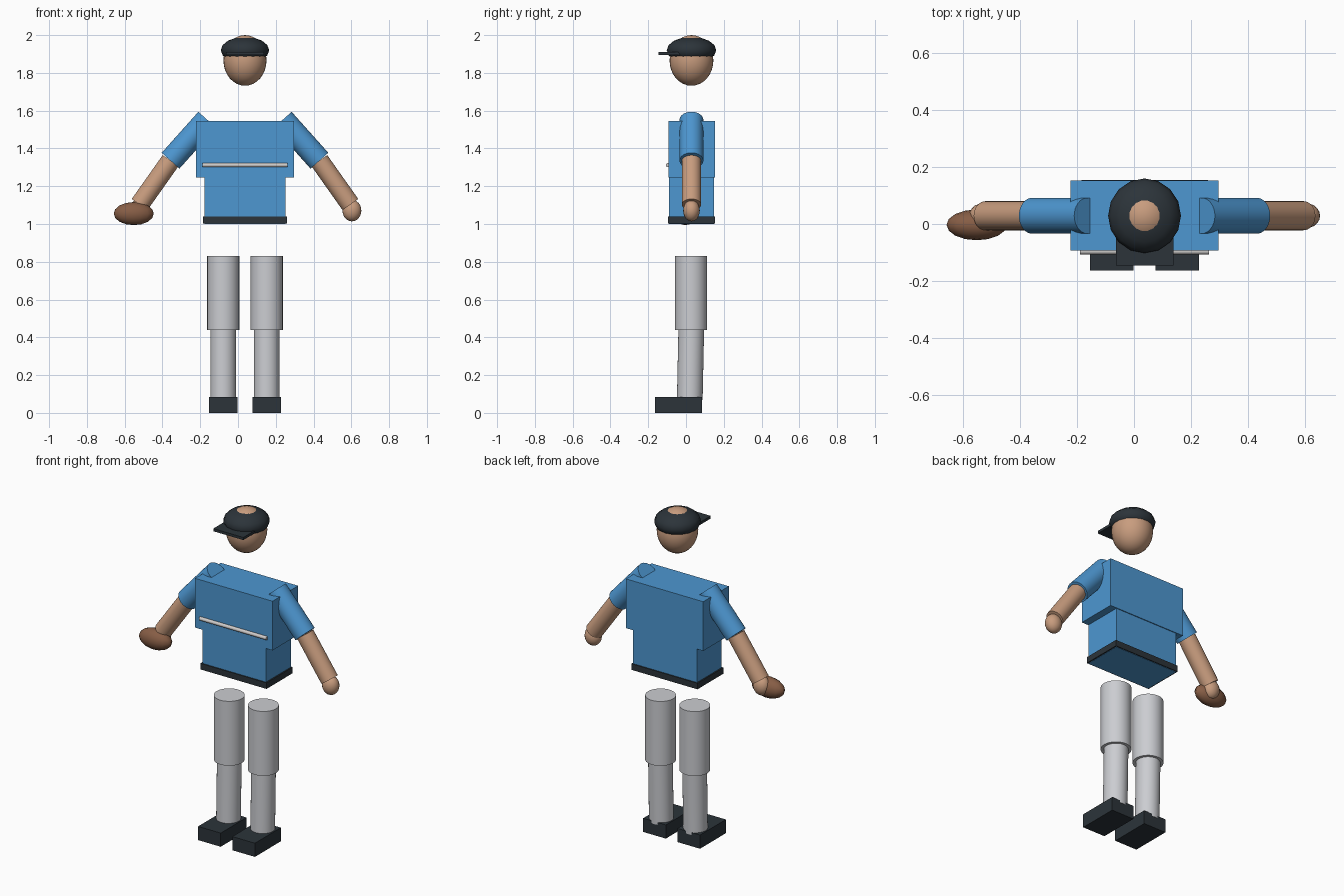
import bpy, bmesh, math
from mathutils import Vector, Matrix

if "Cube" in bpy.data.objects:
    bpy.data.objects.remove(bpy.data.objects["Cube"])

CX, CY = 0.037, 0.029   # body axis


def material(name, rgb):
    m = bpy.data.materials.new(name)
    m.diffuse_color = (*rgb, 1)
    m.use_nodes = True
    m.node_tree.nodes["Principled BSDF"].inputs["Base Color"].default_value = m.diffuse_color
    return m


BLUE = material("shirt blue", (0.075, 0.31, 0.64))
DARK = material("charcoal", (0.025, 0.034, 0.042))
SKIN = material("skin", (0.58, 0.335, 0.21))
LEATHER = material("brown leather", (0.24, 0.11, 0.06))
GREY = material("trouser grey", (0.60, 0.61, 0.64))
TRIM = material("pale trim", (0.62, 0.60, 0.59))


def finish(name, bm, mat, smooth=True, angle=40):
    mesh = bpy.data.meshes.new(name)
    bm.to_mesh(mesh)
    bm.free()
    mesh.materials.append(mat)
    ob = bpy.data.objects.new(name, mesh)
    bpy.context.collection.objects.link(ob)
    if smooth:
        bpy.ops.object.select_all(action='DESELECT')
        ob.select_set(True)
        bpy.context.view_layer.objects.active = ob
        bpy.ops.object.shade_smooth_by_angle(angle=math.radians(angle))
    return ob


def box(name, x, y, z, mat):
    """Box from (min, max) pairs."""
    bm = bmesh.new()
    centre = Vector([(a + b) / 2 for a, b in (x, y, z)])
    size = Vector([b - a for a, b in (x, y, z)])
    bmesh.ops.create_cube(bm, size=1, matrix=Matrix.Translation(centre) @ Matrix.Diagonal((*size, 1)))
    return finish(name, bm, mat, smooth=False)


def ellipsoid(name, centre, radii, mat, u=32, v=16):
    bm = bmesh.new()
    bmesh.ops.create_uvsphere(bm, u_segments=u, v_segments=v, radius=1,
                              matrix=Matrix.Translation(centre) @ Matrix.Diagonal((*radii, 1)))
    return finish(name, bm, mat)


def tube(name, a, b, r, mat, sides=32):
    """Capped cylinder between two points."""
    a, b = Vector(a), Vector(b)
    rot = (b - a).to_track_quat('Z', 'Y').to_matrix().to_4x4()
    bm = bmesh.new()
    bmesh.ops.create_cone(bm, cap_ends=True, segments=sides, radius1=r, radius2=r,
                          depth=(b - a).length, matrix=Matrix.Translation((a + b) / 2) @ rot)
    return finish(name, bm, mat)


# head and cap
ellipsoid("head", (CX, CY, 1.866), (0.114, 0.116, 0.134), SKIN)
ellipsoid("cap", (CX, CY, 1.92), (0.128, 0.131, 0.071), DARK, 16, 8)
box("cap_brim", (CX - 0.101, CX + 0.101), (-0.146, 0.0), (1.894, 1.91), DARK)

# torso, belt and chest trim
box("chest", (CX - 0.26, CX + 0.26), (-0.093, 0.153), (1.246, 1.545), BLUE)
box("waist", (CX - 0.214, CX + 0.214), (-0.09, 0.148), (1.001, 1.25), BLUE)
box("belt", (CX - 0.222, CX + 0.222), (-0.096, 0.154), (1.003, 1.04), DARK)
tube("chest_trim", (CX - 0.226, -0.096, 1.312), (CX + 0.226, -0.096, 1.312), 0.011, TRIM, 16)

for side, s in (("left", -1), ("right", 1)):
    def at(x, y, z):
        return (CX + s * x, y, z)

    # arm
    shoulder, elbow, wrist = at(0.20, CY, 1.552), at(0.394, CY, 1.335), at(0.558, CY, 1.103)
    tube(side + "_sleeve", shoulder, elbow, 0.063, BLUE)
    tube(side + "_forearm", elbow, wrist, 0.051, SKIN)
    ellipsoid(side + "_hand", at(0.566, CY, 1.071), (0.05, 0.044, 0.057), SKIN, 20, 12)

    # leg
    tube(side + "_thigh", at(0.115, 0.027, 0.439), at(0.115, 0.027, 0.83), 0.085, GREY)
    tube(side + "_shin", at(0.115, 0.02, 0.07), at(0.115, 0.028, 0.45), 0.068, GREY)
    fx = CX + s * 0.115
    box(side + "_shoe", (fx - 0.076, fx + 0.076), (-0.163, 0.085), (0.0, 0.083), DARK)

# glove over one hand
ellipsoid("glove", (-0.552, -0.003, 1.055), (0.106, 0.054, 0.061), LEATHER, 16, 8)
